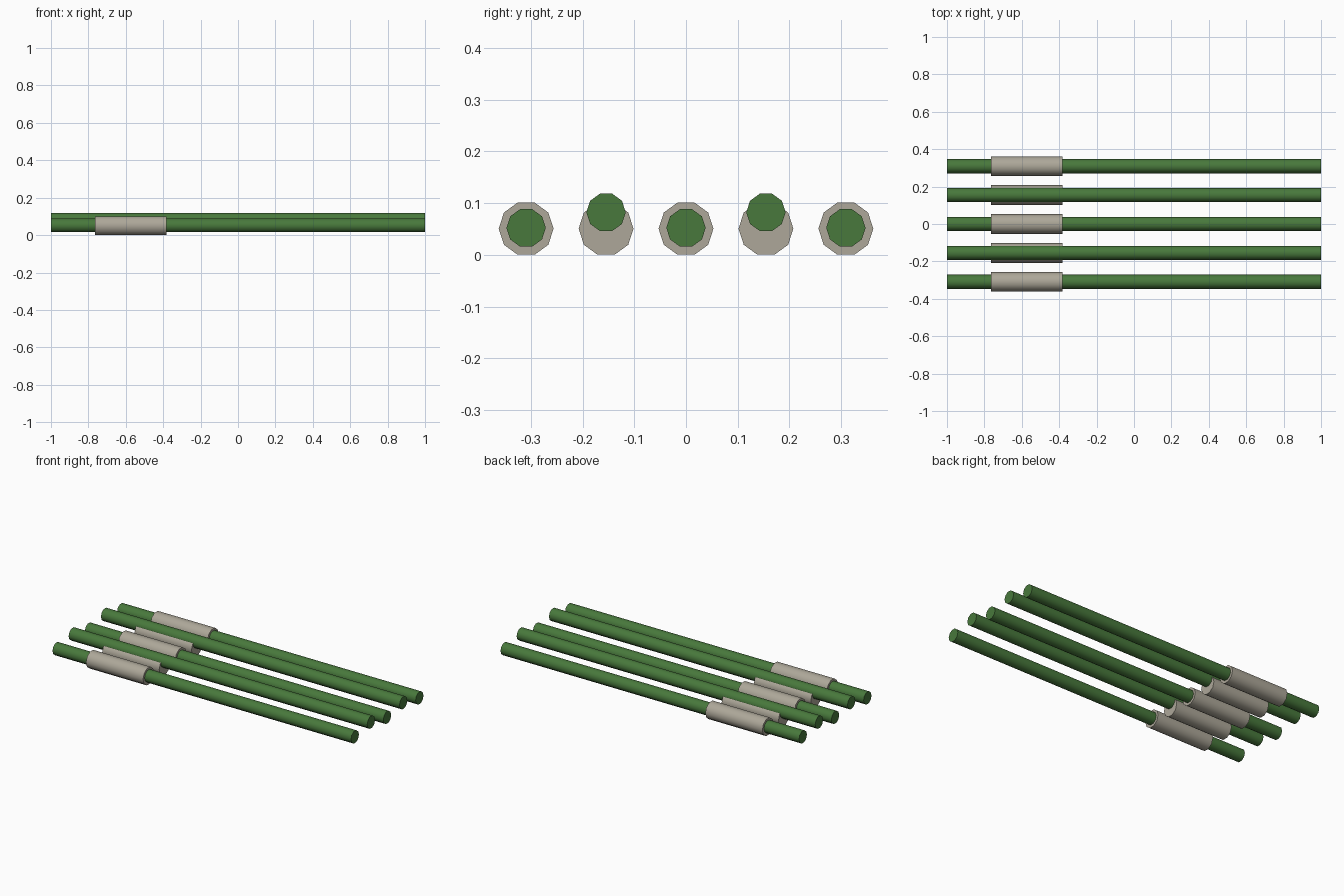
import bpy
from math import radians

if "Cube" in bpy.data.objects:
    bpy.data.objects.remove(bpy.data.objects["Cube"])


def material(name, color):
    mat = bpy.data.materials.new(name)
    mat.diffuse_color = color
    mat.use_nodes = True
    mat.node_tree.nodes["Principled BSDF"].inputs["Base Color"].default_value = mat.diffuse_color
    return mat


GREEN = material("green", (0.065, 0.19, 0.045, 1))
BEIGE = material("beige", (0.42, 0.39, 0.32, 1))


def rod(name, x0, x1, y, z, radius, mat):
    """Ten-sided capped rod along x, with corners pointing to +y and -y."""
    bpy.ops.mesh.primitive_cylinder_add(
        vertices=10, radius=radius, depth=x1 - x0,
        location=((x0 + x1) / 2, y, z), rotation=(0, radians(90), 0))
    obj = bpy.context.object
    obj.name = name
    obj.data.materials.append(mat)
    bpy.ops.object.shade_smooth_by_angle(angle=radians(45))


SPACING = 0.1545
SLEEVE_R = 0.053
CENTER_Z = 0.0505

for i in range(5):
    y = (i - 2) * SPACING
    lift = 0.03 if i % 2 else 0.0
    # long green stick, every second one sits higher
    rod(f"stick_{i + 1}", -1, 1, y, CENTER_Z + 0.0015 + lift, 0.038, GREEN)
    # thick sleeve near the left end
    rod(f"sleeve_{i + 1}", -0.765, -0.383, y, CENTER_Z, SLEEVE_R, BEIGE)
